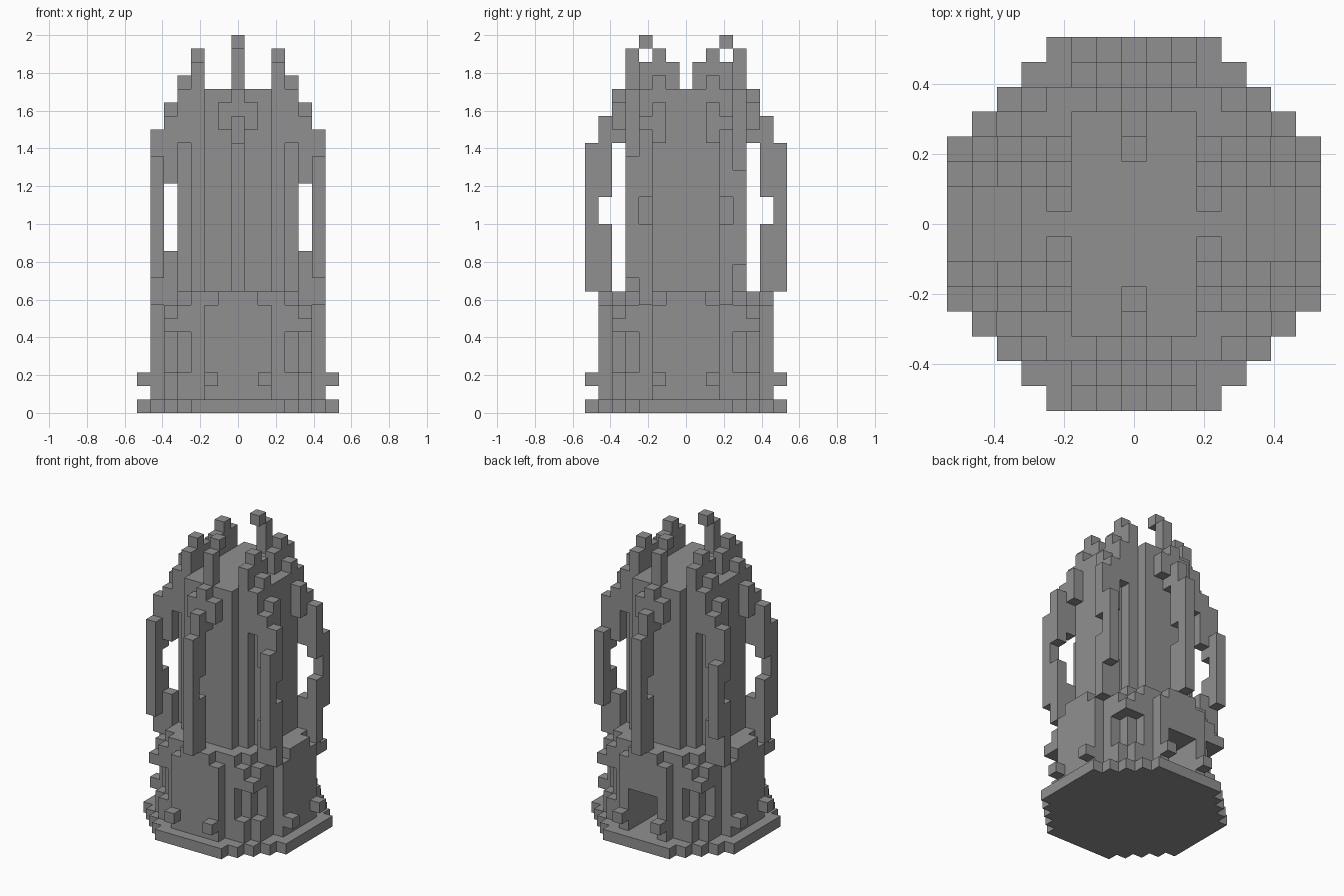
import bpy, bmesh

if "Cube" in bpy.data.objects:
    bpy.data.objects.remove(bpy.data.objects["Cube"])

V = 2 / 28  # size of one block

stone = bpy.data.materials.new("grey_stone")
stone.use_nodes = True
GREY = (0.28, 0.28, 0.28, 1)
stone.diffuse_color = GREY
stone.node_tree.nodes["Principled BSDF"].inputs["Base Color"].default_value = GREY

AXES = [(1, 0, 0), (0, 1, 0), (0, 0, 1)]


def build(name, cells):
    """Make one block part, keeping only the outside faces of its cells."""
    bm = bmesh.new()
    corners = {}

    def vert(p):
        if p not in corners:
            corners[p] = bm.verts.new(((p[0] - 0.5) * V, (p[1] - 0.5) * V, p[2] * V))
        return corners[p]

    for c in sorted(cells):
        for a in range(3):
            for side in (0, 1):
                step = AXES[a] if side else tuple(-n for n in AXES[a])
                if tuple(i + j for i, j in zip(c, step)) in cells:
                    continue
                u, w = AXES[(a + 1) % 3], AXES[(a + 2) % 3]
                start = [c[k] + AXES[a][k] * side for k in range(3)]
                ring = [(0, 0), (1, 0), (1, 1), (0, 1)]
                if not side:
                    ring.reverse()
                quad = [vert(tuple(start[k] + u[k] * s + w[k] * t for k in range(3)))
                        for s, t in ring]
                bm.faces.new(quad)
    # merge flat neighbours into large faces
    bmesh.ops.dissolve_limit(bm, angle_limit=0.01, verts=bm.verts, edges=bm.edges)
    mesh = bpy.data.meshes.new(name)
    bm.to_mesh(mesh)
    bm.free()
    mesh.materials.append(stone)
    obj = bpy.data.objects.new(name, mesh)
    bpy.context.collection.objects.link(obj)


def prism(widths, z0, z1):
    """Stack of layers; widths[d] is the half width of the row at distance d."""
    return {(x, y, z) for z in range(z0, z1)
            for y in range(1 - len(widths), len(widths))
            for x in range(-widths[abs(y)], widths[abs(y)] + 1)}


def column(x, y, z0, z1):
    return {(x, y, z) for z in range(z0, z1)}


SIGNS = [(1, 1), (1, -1), (-1, 1), (-1, -1)]

# stepped round plinth
build("plinth", prism([7, 7, 7, 7, 6, 5, 4, 3], 0, 1))

# lower hall with corner niches, niche hoods and a rear doorway
hall = prism([6, 6, 6, 5, 5, 4, 2], 1, 8) | prism([6, 6, 5, 5, 4, 3, 1], 8, 9)
for sx, sy in SIGNS:
    hall -= column(5 * sx, 4 * sy, 3, 6) | column(4 * sx, 5 * sy, 3, 6)
    hall |= column(5 * sx, 5 * sy, 6, 7)
    hall |= column(2 * sx, 7 * sy, 2, 3) | column(7 * sx, 2 * sy, 2, 3)
for x in (-1, 0, 1):
    for y in range(2, 7):
        hall -= column(x, y, 1, 5)
build("lower_hall", hall)

# tall central keep
build("keep", prism([4, 4, 4, 3, 2], 9, 24))

# front and rear buttresses with hooked tips
for sy, label in ((-1, "front"), (1, "rear")):
    parts = column(0, 7 * sy, 9, 20)
    parts |= column(0, 6 * sy, 9, 14) | column(0, 6 * sy, 16, 22)
    parts |= column(0, 5 * sy, 20, 24) | column(0, 4 * sy, 24, 27)
    parts |= column(0, 3 * sy, 27, 28)
    for x in (-1, 1):
        parts |= column(x, 5 * sy, 21, 23)
    build(label + "_buttress", parts)

# four diagonal buttresses
for sx, sy in SIGNS:
    grow = 1 if sy < 0 else 0
    steps = [(6, 4, 11 - grow, 18 + grow), (6, 3, 8, 14), (6, 3, 16, 21),
             (5, 3, 9, 12), (5, 3, 17, 22), (5, 2, 20, 23), (4, 3, 20, 24),
             (4, 2, 24, 25), (3, 3, 24, 26), (3, 2, 24, 27), (3, 1, 24, 26)]
    parts = set()
    for x, y, z0, z1 in steps:
        parts |= column(x * sx, y * sy, z0, z1)
    name = ("rear" if sy > 0 else "front") + ("_left" if sx > 0 else "_right")
    build(name + "_buttress", parts)
